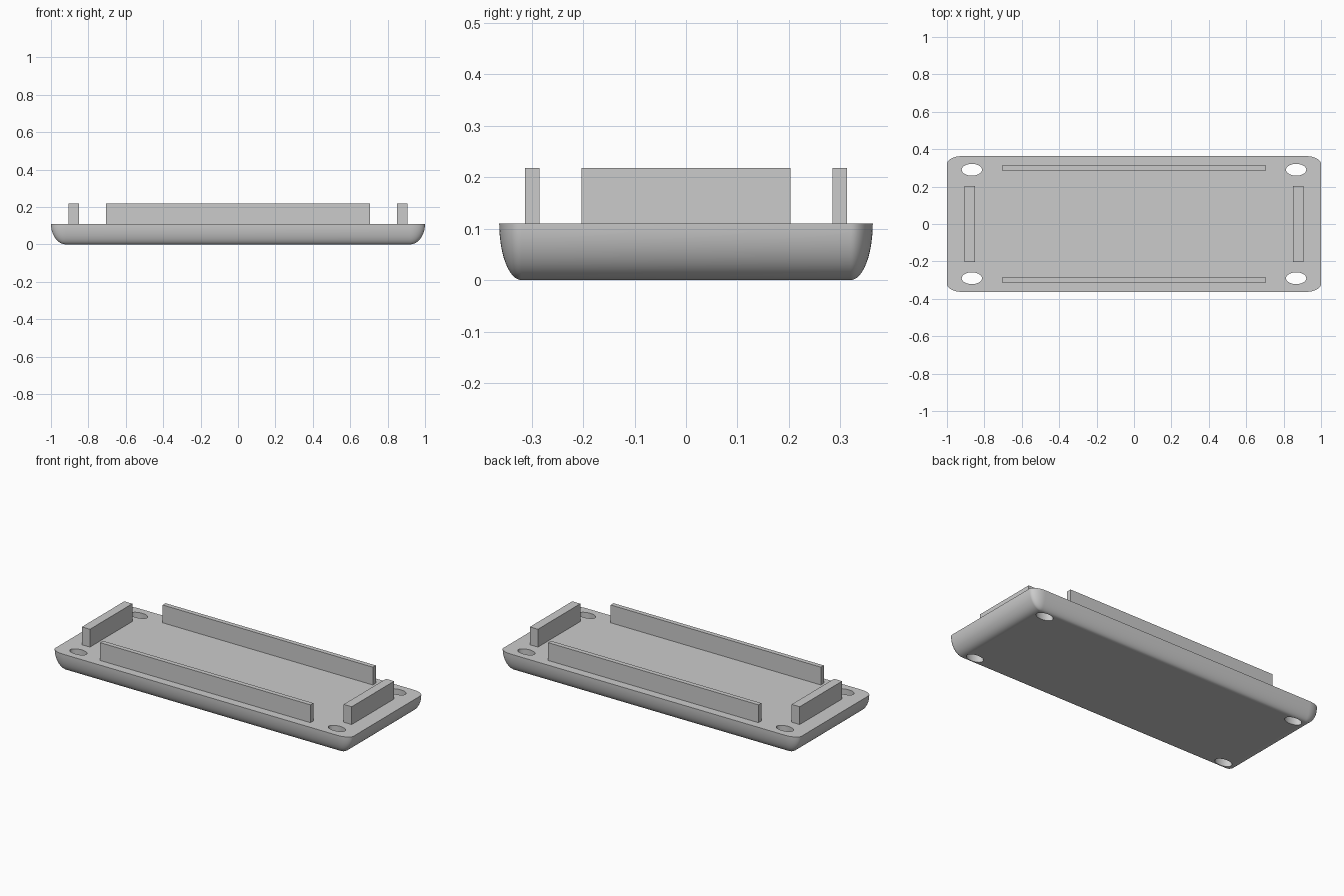
import bpy, bmesh
from math import sin, cos, pi, radians

cube = bpy.data.objects.get("Cube")
if cube:
    bpy.data.objects.remove(cube, do_unlink=True)

HALF_X, HALF_Y, HEIGHT = 1.0, 0.363, 0.11
ROUND_X, ROUND_Y = 0.08, 0.043
WALL_TOP = 0.218
CORNER_STEPS, EDGE_STEPS = 12, 12

grey = bpy.data.materials.new("light grey")
grey.use_nodes = True
colour = (0.6, 0.6, 0.6, 1)
grey.diffuse_color = colour
grey.node_tree.nodes["Principled BSDF"].inputs["Base Color"].default_value = colour


def add_object(name, bm):
    mesh = bpy.data.meshes.new(name)
    bmesh.ops.recalc_face_normals(bm, faces=bm.faces)
    bm.to_mesh(mesh)
    bm.free()
    mesh.materials.append(grey)
    obj = bpy.data.objects.new(name, mesh)
    bpy.context.collection.objects.link(obj)
    return obj


def add_box(name, centre, size):
    bm = bmesh.new()
    bmesh.ops.create_cube(bm, size=1)
    bmesh.ops.scale(bm, vec=size, verts=bm.verts)
    bmesh.ops.translate(bm, vec=centre, verts=bm.verts)
    return add_object(name, bm)


# Base plate: rounded outline whose corners and sides curve in to a flat bottom
bm = bmesh.new()
rings = []
for i in range(EDGE_STEPS + 1):
    drop = pi / 2 * i / EDGE_STEPS
    ring = []
    for quarter, (sx, sy) in enumerate([(1, 1), (-1, 1), (-1, -1), (1, -1)]):
        for j in range(CORNER_STEPS + 1):
            a = pi / 2 * (quarter + j / CORNER_STEPS)
            x = sx * (HALF_X - ROUND_X) + ROUND_X * cos(drop) * cos(a)
            y = sy * (HALF_Y - ROUND_Y) + ROUND_Y * cos(drop) * sin(a)
            ring.append(bm.verts.new((x, y, HEIGHT * (1 - sin(drop)))))
    rings.append(ring)
for upper, lower in zip(rings, rings[1:]):
    for k in range(len(upper)):
        n = (k + 1) % len(upper)
        bm.faces.new((upper[k], lower[k], lower[n], upper[n]))
bm.faces.new(rings[0])
bm.faces.new(rings[-1][::-1])
bmesh.ops.remove_doubles(bm, verts=bm.verts, dist=0.00001)
plate = add_object("base_plate", bm)

# Four oval screw holes through the corners
bm = bmesh.new()
for sx in (-1, 1):
    for sy in (-1, 1):
        made = bmesh.ops.create_cone(bm, cap_ends=True, segments=48,
                                     radius1=1, radius2=1, depth=0.4)["verts"]
        bmesh.ops.scale(bm, vec=(0.054, 0.0315, 1), verts=made)
        bmesh.ops.translate(bm, vec=(sx * 0.867, sy * 0.29, 0.05), verts=made)
cutter = add_object("hole_cutter", bm)
cut = plate.modifiers.new("holes", "BOOLEAN")
cut.operation = "DIFFERENCE"
cut.solver = "EXACT"
cut.object = cutter
bpy.context.view_layer.objects.active = plate
plate.select_set(True)
bpy.ops.object.modifier_apply(modifier=cut.name)
bpy.data.objects.remove(cutter, do_unlink=True)
bpy.ops.object.shade_smooth_by_angle(angle=radians(35))

# Upright walls along each side, standing on the plate
mid, tall = (HEIGHT + WALL_TOP) / 2, WALL_TOP - HEIGHT
for s, side, end in ((-1, "front", "right"), (1, "back", "left")):
    add_box(side + "_wall", (0, s * 0.299, mid), (1.41, 0.028, tall))
    add_box(end + "_wall", (s * 0.878, 0, mid), (0.054, 0.406, tall))
